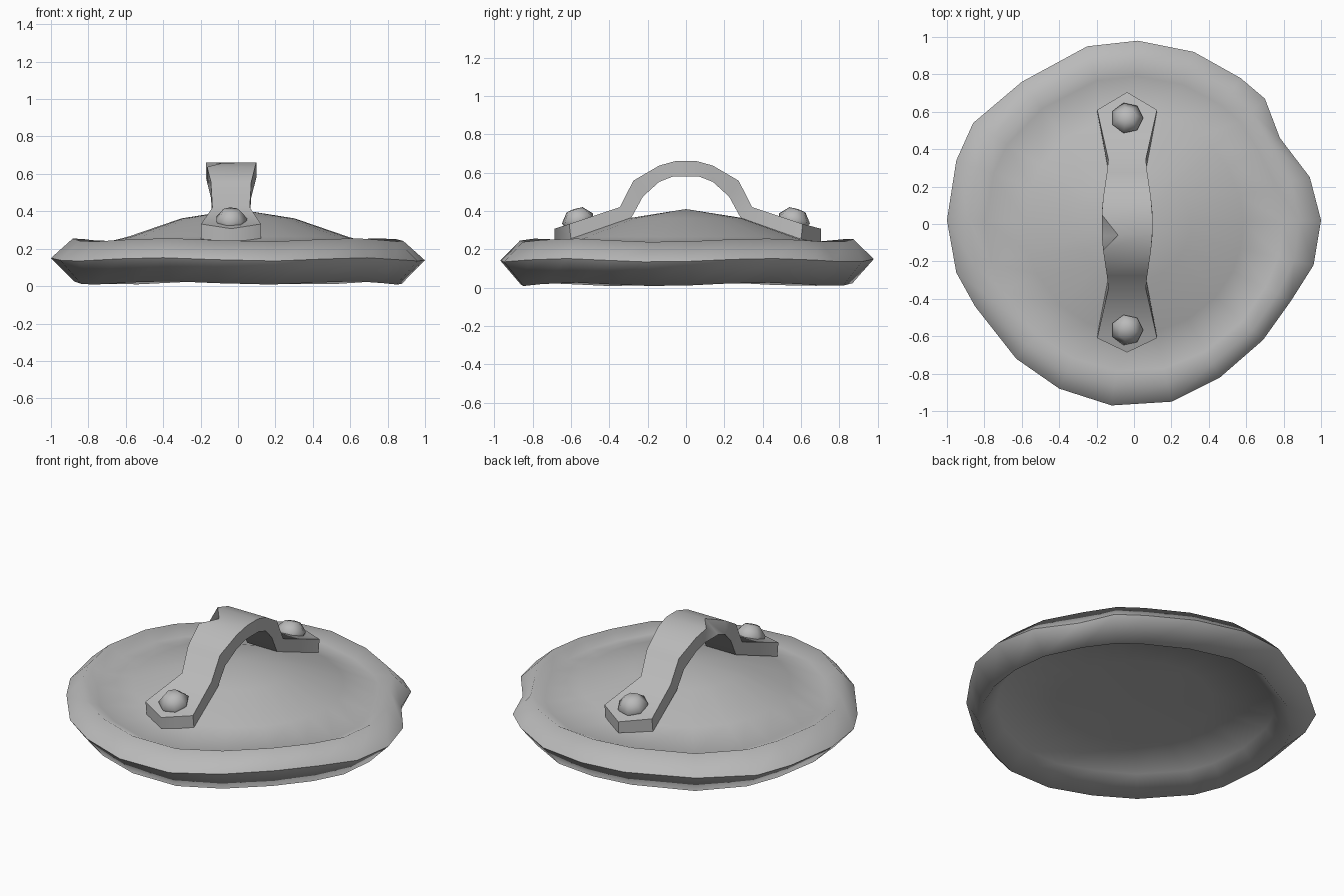
import bpy, bmesh, math
from mathutils import Matrix, Vector

cube = bpy.data.objects.get("Cube")
if cube:
    bpy.data.objects.remove(cube, do_unlink=True)

steel = bpy.data.materials.new("dull grey metal")
steel.use_nodes = True
colour = (0.49, 0.49, 0.49, 1)
steel.diffuse_color = colour
steel.node_tree.nodes["Principled BSDF"].inputs["Base Color"].default_value = colour


def finish(name, bm, angle):
    bmesh.ops.recalc_face_normals(bm, faces=bm.faces[:])
    mesh = bpy.data.meshes.new(name)
    bm.to_mesh(mesh)
    bm.free()
    mesh.materials.append(steel)
    ob = bpy.data.objects.new(name, mesh)
    bpy.context.collection.objects.link(ob)
    bpy.ops.object.select_all(action="DESELECT")
    ob.select_set(True)
    bpy.context.view_layer.objects.active = ob
    bpy.ops.object.shade_smooth_by_angle(angle=math.radians(angle), keep_sharp_edges=True)


def bridge(bm, a, b):
    for i in range(len(a)):
        j = (i + 1) % len(a)
        bm.faces.new((a[i], a[j], b[j], b[i]))


def fan(bm, ring, tip):
    for i in range(len(ring)):
        bm.faces.new((ring[i], ring[(i + 1) % len(ring)], tip))


# Battered lid: hand-beaten outline swept through a raised rim and a domed top
outline = [(.02, .98), (.32, .92), (.57, .78), (.70, .67), (.78, .46), (.94, .25),
           (1, .02), (.96, -.22), (.84, -.41), (.69, -.62), (.46, -.82), (.2, -.95),
           (-.12, -.97), (-.4, -.88), (-.63, -.72), (-.85, -.44), (-.95, -.26),
           (-1, .02), (-.95, .34), (-.86, .54), (-.6, .76), (-.25, .95)]
# (radius scale, height, share of the dents), dome top round to the underside
profile = [(.31, .362, 0), (.60, .265, 0), (.81, .205, .3), (.895, .247, .5),
           (1, .143, 1), (.89, .017, .3), (.79, .12, .2), (.45, .145, 0)]
bm = bmesh.new()
rings = []
for scale, z, dent in profile:
    ring = []
    for x, y in outline:
        a = math.atan2(y, x)
        r = scale * (.975 + (math.hypot(x, y) - .975) * dent)
        wobble = .009 * math.cos(5 * a + 5 * math.pi / 4) * (dent > 0)
        ring.append(bm.verts.new((r * math.cos(a), r * math.sin(a), z + wobble)))
    rings.append(ring)
for a, b in zip(rings, rings[1:]):
    bridge(bm, a, b)
fan(bm, rings[0], bm.verts.new((0, 0, .41)))
fan(bm, rings[-1], bm.verts.new((0, 0, .15)))
# crisp ridge round the widest part of the rim
ridge = set(rings[4])
for edge in bm.edges:
    if ridge.issuperset(edge.verts):
        edge.smooth = False
finish("lid", bm, 180)

# Strap handle: (y top, z top, y under, z under, half width) for half the arch
MID = -.037
half = [(.61, .332, .60, .25, .16), (.345, .42, .285, .365, .10),
        (.275, .558, .225, .475, .108), (.14, .637, .14, .552, .128),
        (.05, .662, .065, .581, .135)]
stations = [(-yt, zt, -yu, zu, w) for yt, zt, yu, zu, w in half] + half[::-1]
bm = bmesh.new()
loops = []
for yt, zt, yu, zu, w in stations:
    loops.append([bm.verts.new(p) for p in (
        (MID - w, yt, zt), (MID + w, yt, zt), (MID + w, yu, zu), (MID - w, yu, zu))])
for a, b in zip(loops, loops[1:]):
    bridge(bm, a, b)
# pointed ends
for loop, y in ((loops[0], -.687), (loops[-1], .705)):
    top = bm.verts.new((MID, y, .307))
    low = bm.verts.new((MID, y, .24))
    l, r, rl, ll = loop
    for f in ((l, r, top), (rl, ll, low), (l, top, low, ll), (top, r, rl, low)):
        bm.faces.new(f)
# knocked-in corner on top of the arch
loops[4][0].co = Vector((-.085, -.06, .658))
finish("handle", bm, 56)

# Domed rivets tilted to lie on the strap ends
for name, side in (("front_rivet", -1), ("back_rivet", 1)):
    bm = bmesh.new()
    rings = []
    for r, z in ((.07, -.03), (.087, .022), (.045, .07)):
        rings.append([bm.verts.new((r * math.cos(k * math.tau / 7),
                                    r * math.sin(k * math.tau / 7), z)) for k in range(7)])
    for a, b in zip(rings, rings[1:]):
        bridge(bm, a, b)
    bm.faces.new(rings[0])
    fan(bm, rings[-1], bm.verts.new((0, 0, .074)))
    bm.transform(Matrix.Translation((MID, side * .56, .34))
                 @ Matrix.Rotation(-side * math.radians(18), 4, "X"))
    finish(name, bm, 75)
